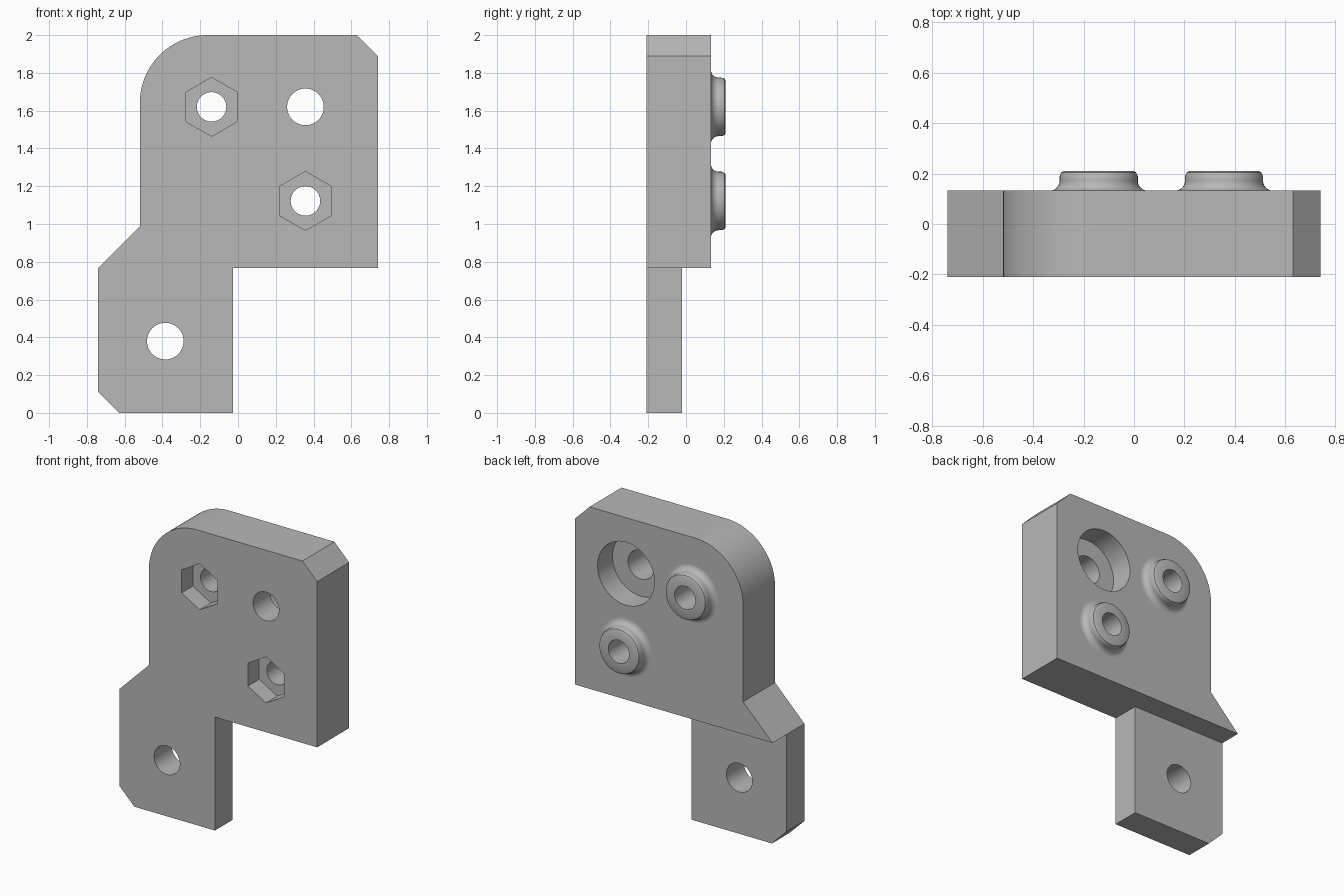
import bpy, bmesh
from math import sin, cos, pi, radians
from mathutils import Vector

if "Cube" in bpy.data.objects:
    bpy.data.objects.remove(bpy.data.objects["Cube"])

grey = bpy.data.materials.new("plain grey")
grey.use_nodes = True
grey.diffuse_color = (0.48, 0.48, 0.48, 1)
grey.node_tree.nodes["Principled BSDF"].inputs["Base Color"].default_value = grey.diffuse_color

FRONT, BACK, TAB_BACK = -0.21, 0.132, -0.02
FILLET = 0.04


def finish(name, bm):
    bmesh.ops.recalc_face_normals(bm, faces=bm.faces[:])
    mesh = bpy.data.meshes.new(name)
    bm.to_mesh(mesh)
    bm.free()
    mesh.materials.append(grey)
    obj = bpy.data.objects.new(name, mesh)
    bpy.context.collection.objects.link(obj)
    return obj


def prism(name, outline, y0, y1):
    """Extrude an x-z outline along y."""
    bm = bmesh.new()
    face = bm.faces.new([bm.verts.new((x, y0, z)) for x, z in outline])
    moved = bmesh.ops.extrude_face_region(bm, geom=[face])["geom"]
    bmesh.ops.translate(bm, vec=(0, y1 - y0, 0),
                        verts=[g for g in moved if isinstance(g, bmesh.types.BMVert)])
    return finish(name, bm)


def ring(x, z, r, sides):
    """Regular polygon with a corner pointing up."""
    return [(x + r * sin(2 * pi * i / sides), z + r * cos(2 * pi * i / sides))
            for i in range(sides)]


def select(obj):
    bpy.ops.object.select_all(action='DESELECT')
    obj.select_set(True)
    bpy.context.view_layer.objects.active = obj


def cut(target, cutter):
    mod = target.modifiers.new("cut", 'BOOLEAN')
    mod.operation = 'DIFFERENCE'
    mod.solver = 'EXACT'
    mod.object = cutter
    select(target)
    bpy.ops.object.modifier_apply(modifier=mod.name)
    bpy.data.objects.remove(cutter)


def smooth(obj):
    select(obj)
    bpy.ops.object.shade_smooth_by_angle(angle=radians(30))


# Plate outline with one rounded and two chamfered corners
corner = [(-0.16 - 0.36 * cos(a), 1.64 + 0.36 * sin(a))
          for a in (pi / 2 * i / 24 for i in range(25))]
outline = [(-0.63, 0), (-0.74, 0.11), (-0.74, 0.768), (-0.52, 0.988)] + corner + [
    (0.63, 2), (0.74, 1.89), (0.74, 0.768), (-0.026, 0.768), (-0.026, 0)]
plate = prism("bracket_plate", outline, FRONT, BACK)

# Thin the lower tab from behind
cut(plate, prism("tab_relief", [(-1, -1), (1, -1), (1, 0.768), (-1, 0.768)], TAB_BACK, 1))

# Plain holes and the rear counterbore
for x, z in ((0.357, 1.62), (-0.385, 0.38)):
    cut(plate, prism("hole_cutter", ring(x, z, 0.097, 48), -1, 1))
cut(plate, prism("counterbore_cutter", ring(0.357, 1.62, 0.213, 64), BACK - 0.16, 1))

# Bolt positions: hexagonal nut pocket in front, hollow boss behind
fillet = [(0.155 + FILLET * (1 - sin(a)), BACK + FILLET * (1 - cos(a)))
          for a in (pi / 2 * i / 8 for i in range(9))]
profile = [(0.078, BACK)] + fillet + [(0.155, 0.19), (0.148, 0.205), (0.138, 0.21), (0.078, 0.21), (0.078, BACK)]
for name, x, z in (("upper_boss", -0.14, 1.62), ("lower_boss", 0.357, 1.122)):
    cut(plate, prism("bolt_cutter", ring(x, z, 0.078, 48), -1, 1))
    cut(plate, prism("nut_cutter", ring(x, z, 0.156, 6), -1, FRONT + 0.12))
    bm = bmesh.new()
    verts = [bm.verts.new((x + r, y, z)) for r, y in profile]
    edges = [bm.edges.new(pair) for pair in zip(verts[1:], verts[2:])]
    bmesh.ops.spin(bm, geom=verts[1:] + edges, cent=(x, 0, z), axis=Vector((0, 1, 0)),
                   angle=2 * pi, steps=48)
    bmesh.ops.delete(bm, geom=[v for v in bm.verts if not v.link_faces], context='VERTS')
    bmesh.ops.remove_doubles(bm, verts=bm.verts[:], dist=0.0005)
    boss = finish(name, bm)
    # Face normals outward: the flat end points to the rear
    end = max(boss.data.polygons, key=lambda p: p.center.y)
    if end.normal.y < 0:
        boss.data.flip_normals()
    smooth(boss)

smooth(plate)
